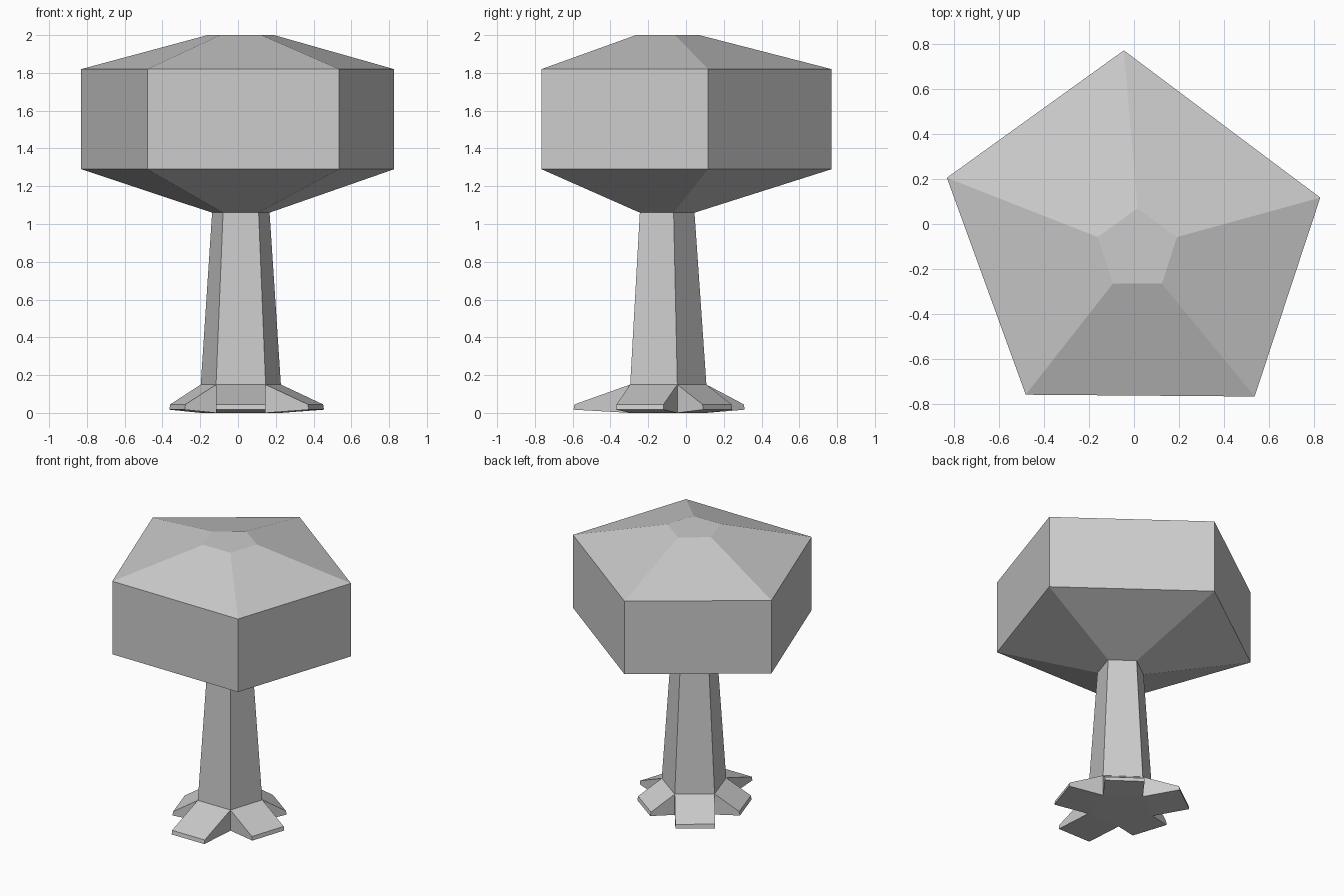
import bpy
import bmesh
from math import cos, sin, radians
from mathutils import Vector

cube = bpy.data.objects.get("Cube")
if cube:
    bpy.data.objects.remove(cube, do_unlink=True)

CENTRE = Vector((0.015, -0.115, 0))

grey = bpy.data.materials.new("light_grey")
grey.use_nodes = True
grey.diffuse_color = (0.6, 0.6, 0.6, 1)
grey.node_tree.nodes["Principled BSDF"].inputs["Base Color"].default_value = (0.6, 0.6, 0.6, 1)


def pentagon(radius):
    """Regular five-sided outline with a corner at the back."""
    angles = [radians(90 + 72 * k) for k in range(5)]
    return [(CENTRE.x + radius * cos(a), CENTRE.y + radius * sin(a)) for a in angles]


def loft(bm, sections):
    """Join (outline, height) sections; return the side faces of each band."""
    rings = [[bm.verts.new((x, y, z)) for x, y in outline] for outline, z in sections]
    bands = []
    for low, high in zip(rings, rings[1:]):
        band = []
        for k in range(5):
            n = (k + 1) % 5
            band.append(bm.faces.new((low[k], low[n], high[n], high[k])))
        bands.append(band)
    bm.faces.new(rings[0][::-1])
    bm.faces.new(rings[-1])
    return bands


def finish(bm, name):
    bmesh.ops.recalc_face_normals(bm, faces=bm.faces)
    mesh = bpy.data.meshes.new(name)
    bm.to_mesh(mesh)
    bm.free()
    mesh.materials.append(grey)
    obj = bpy.data.objects.new(name, mesh)
    bpy.context.collection.objects.link(obj)


# Trunk with a flared root pulled out of each side of its foot
foot, neck = pentagon(0.223), pentagon(0.16)
bm = bmesh.new()
foot_band = loft(bm, [(foot, 0), (foot, 0.15), (neck, 1.06)])[0]
root_lengths = [0.25, 0.175, 0.30, 0.24, 0.17]
for face, length in zip(foot_band, root_lengths):
    outward = face.calc_center_median() - CENTRE
    outward.z = 0
    outward.normalize()
    tip = bmesh.ops.extrude_discrete_faces(bm, faces=[face])["faces"][0]
    for v in tip.verts:
        upper = v.co.z > 0.1
        v.co += outward * (length - 0.005 if upper else length)
        v.co.z = 0.045 if upper else 0.017
bmesh.ops.remove_doubles(bm, verts=bm.verts, dist=0.0001)
finish(bm, "trunk_with_roots")

# Canopy: slightly uneven five-sided block, tapered above and below
rim = [(-0.045, 0.77), (-0.83, 0.205), (-0.48, -0.757), (0.535, -0.765), (0.826, 0.117)]
bm = bmesh.new()
loft(bm, [(neck, 1.06), (rim, 1.29), (rim, 1.82), (pentagon(0.185), 2.0)])
finish(bm, "canopy")
